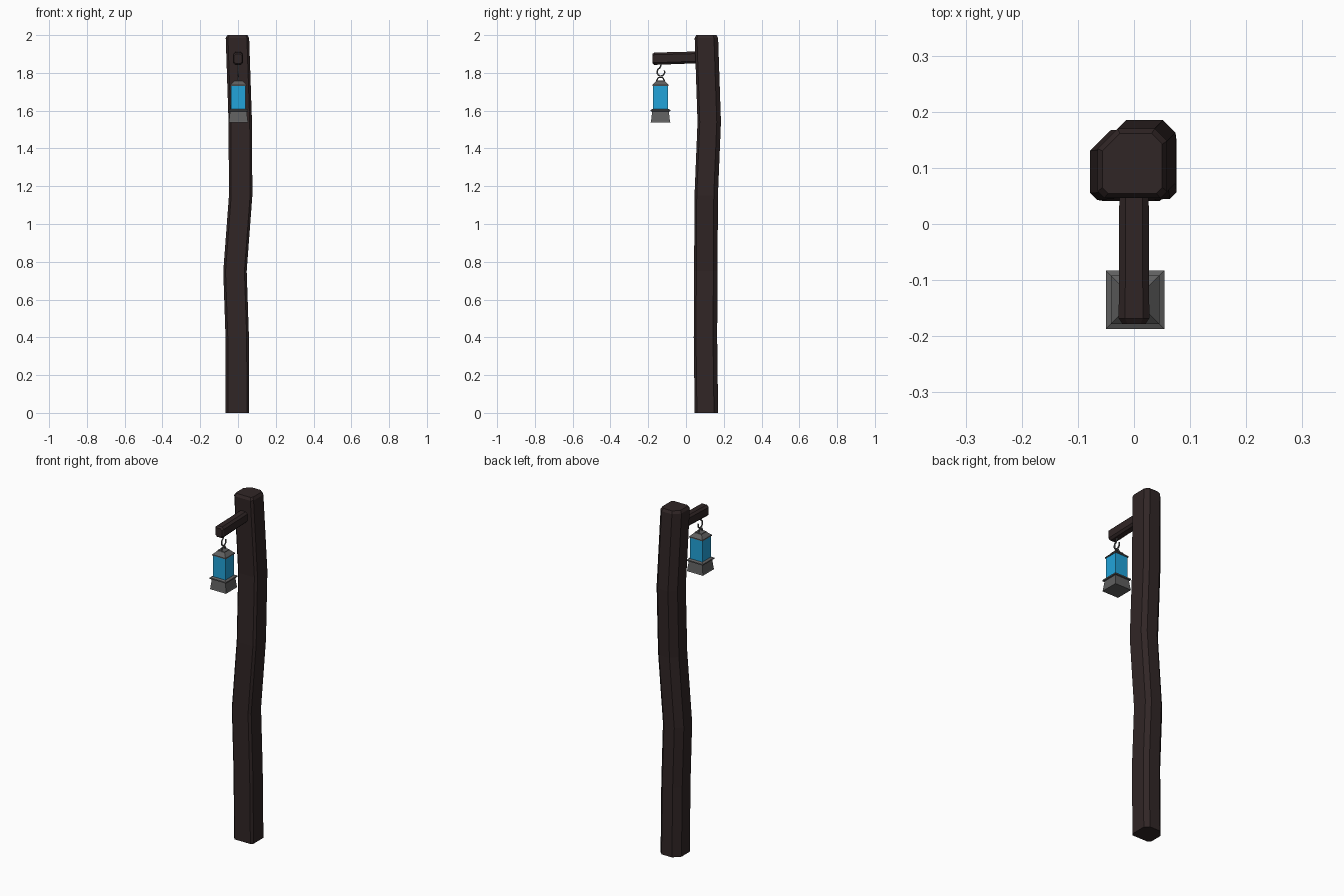
import bpy, bmesh, math
from mathutils import Vector

if "Cube" in bpy.data.objects:
    bpy.data.objects.remove(bpy.data.objects["Cube"])


def material(name, rgb):
    m = bpy.data.materials.new(name)
    m.diffuse_color = (*rgb, 1)
    m.use_nodes = True
    m.node_tree.nodes["Principled BSDF"].inputs["Base Color"].default_value = m.diffuse_color
    return m


WOOD = material("dark wood", (0.030, 0.019, 0.019))
METAL = material("grey metal", (0.115, 0.115, 0.115))
GLASS = material("blue glass", (0.016, 0.37, 0.70))


def loft(name, rings, mat):
    """Skin a stack of equal-length point rings and cap both ends."""
    bm = bmesh.new()
    vs = [[bm.verts.new(p) for p in r] for r in rings]
    n = len(vs[0])
    for a, b in zip(vs, vs[1:]):
        for i in range(n):
            j = (i + 1) % n
            bm.faces.new((a[i], a[j], b[j], b[i]))
    bm.faces.new(vs[0])
    bm.faces.new(vs[-1])
    bmesh.ops.recalc_face_normals(bm, faces=bm.faces)
    me = bpy.data.meshes.new(name)
    bm.to_mesh(me)
    bm.free()
    me.materials.append(mat)
    ob = bpy.data.objects.new(name, me)
    bpy.context.collection.objects.link(ob)
    return ob


def chamfered(hx, hy, cuts):
    """Rectangle with one chamfer size per corner: ++, -+, --, +-."""
    pts = []
    for (sx, sy), c in zip(((1, 1), (-1, 1), (-1, -1), (1, -1)), cuts):
        a = (sx * (hx - c), sy * hy)
        b = (sx * hx, sy * (hy - c))
        pts += [b, a] if sx * sy > 0 else [a, b]
    return pts


# crooked post
section = chamfered(0.062, 0.062, (0.022, 0.036, 0.012, 0.012))
spine = [(0, -0.003, 0.108, 1), (0.4, -0.004, 0.103, 1), (0.75, -0.016, 0.105, 1),
         (1.15, 0.014, 0.107, 1), (1.54, 0.012, 0.123, 1),
         (1.985, -0.003, 0.108, 1), (2.0, -0.003, 0.108, 0.86)]
loft("post", [[(cx + x * s, cy + y * s, z) for x, y in section]
              for z, cx, cy, s in spine], WOOD)

# side arm running forward from the post
arm = chamfered(0.026, 0.031, (0.011,) * 4)
stations = [(-0.178, 1.875, 0.8), (-0.168, 1.875, 1.05), (0.09, 1.883, 1)]
loft("arm", [[(x * s, y, cz + z * s) for x, z in arm] for y, cz, s in stations], WOOD)

# lantern parts: stacked square sections of (z, half width)
LX, LY = 0.002, -0.135


def square_stack(name, profile, mat):
    return loft(name, [[(LX + sx * h, LY + sy * h, z) for sx, sy in
                        ((1, 1), (-1, 1), (-1, -1), (1, -1))] for z, h in profile], mat)


square_stack("lantern_base", [(1.538, 0.052), (1.544, 0.050), (1.596, 0.044), (1.597, 0.052),
                              (1.604, 0.052), (1.609, 0.042)], METAL)
square_stack("lantern_glass", [(1.606, 0.039), (1.733, 0.039)], GLASS)
square_stack("lantern_cap", [(1.731, 0.043), (1.737, 0.043), (1.757, 0.022),
                             (1.760, 0.022)], METAL)


def wire(name, pts, radius):
    """Thin six-sided wire in the y-z plane through the lantern axis."""
    pts = [Vector((0, y, z)) for y, z in pts]
    rings = []
    for i, p in enumerate(pts):
        t = (pts[min(i + 1, len(pts) - 1)] - pts[max(i - 1, 0)]).normalized()
        side = Vector((1, 0, 0))
        up = side.cross(t)
        rings.append([Vector((LX, LY, 0)) + p + radius * (
            side * math.cos(k * math.pi / 3) + up * math.sin(k * math.pi / 3))
            for k in range(6)])
    return loft(name, rings, METAL)


# open hook under the arm, and the handle it carries
hook = [(0.004, 1.855), (0.002, 1.838)]
hook += [(0.002 + 0.020 * math.cos(math.radians(a)), 1.805 + 0.022 * math.sin(math.radians(a)))
         for a in range(110, 381, 30)]
wire("hook", hook, 0.0045)
wire("lantern_handle", [(-0.021, 1.757), (-0.011, 1.776), (0.011, 1.776), (0.021, 1.757)], 0.0045)
